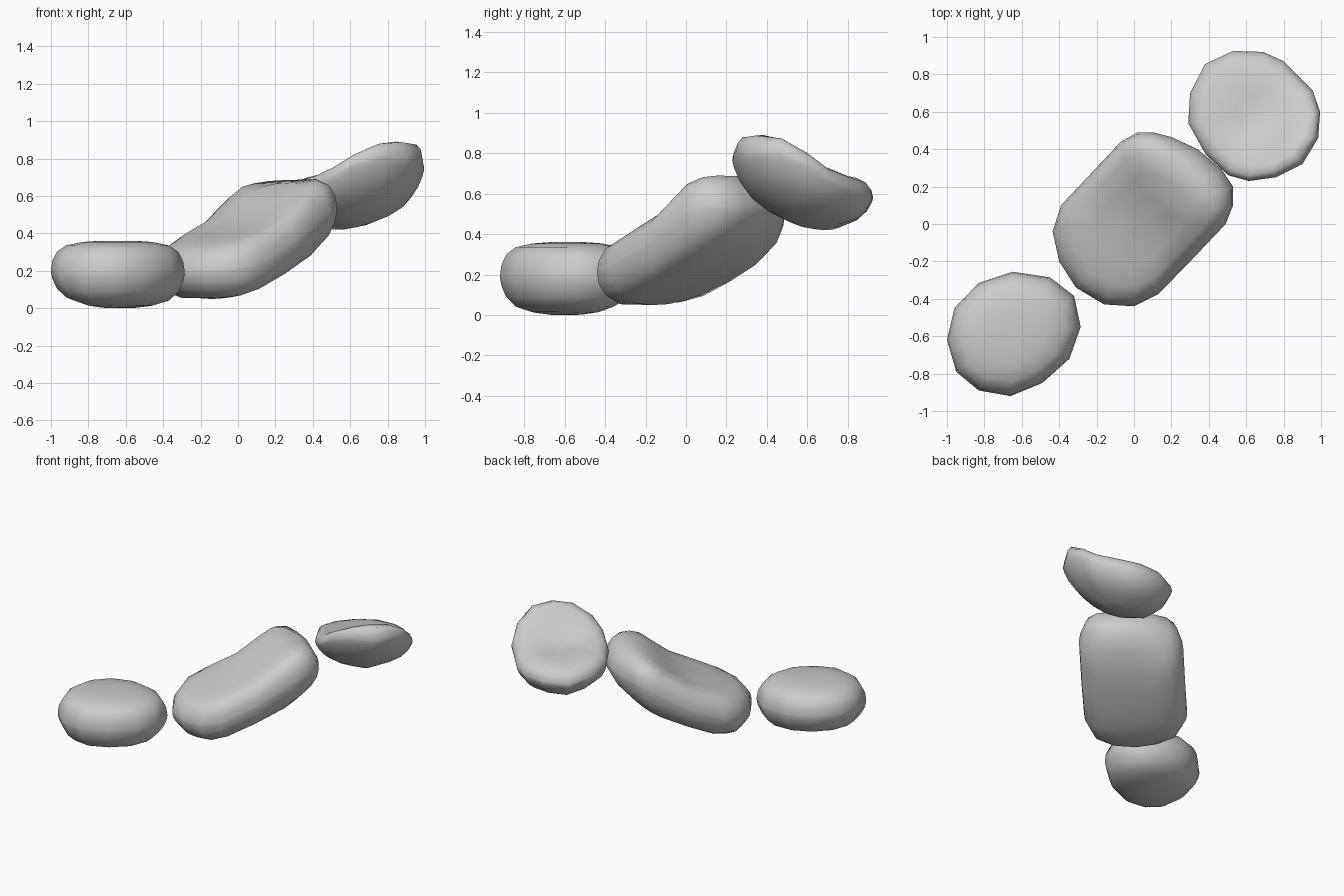
import bpy, math
from mathutils import Vector

if "Cube" in bpy.data.objects:
    bpy.data.objects.remove(bpy.data.objects["Cube"])

# Rounded edge section: (plan scale, height fraction), rim to centre
EDGE = [(1, .10), (.98, .42), (.91, .70), (.77, .88), (.52, .97), (.27, 1.0)]


def lookup(table, t):
    if t <= table[0][0]:
        return table[0][1]
    for (a, za), (b, zb) in zip(table, table[1:]):
        if t <= b:
            return za + (zb - za) * (t - a) / (b - a)
    return table[-1][1]


def pebble(name, outline, direction, top, bottom, k_top=1.0, k_bottom=1.0,
           origin=None, top_across=((0, 0),), bottom_across=((0, 0),)):
    """Rounded cushion: plan outline, heights along a direction plus a lift across it."""
    n = len(outline)
    xs, ys = zip(*outline)
    c = Vector(((min(xs) + max(xs)) / 2, (min(ys) + max(ys)) / 2))
    d = Vector(direction).normalized()
    side = Vector((-d.y, d.x))
    origin = Vector(origin) if origin else c
    verts, faces = [], []

    def add(p, f):
        t, u = (p - origin).dot(d), (p - origin).dot(side)
        hi = lookup(top, t) + lookup(top_across, u)
        lo = lookup(bottom, t) + lookup(bottom_across, u)
        g = f ** k_top if f > 0 else -((-f) ** k_bottom)
        verts.append((p.x, p.y, (hi + lo) / 2 + g * (hi - lo) / 2))

    rings = [(r, -f) for r, f in reversed(EDGE)] + EDGE
    for r, f in rings:
        for p in outline:
            add(c + (Vector(p) - c) * r, f)
    add(c, -1)
    add(c, 1)
    for j in range(n):
        k = (j + 1) % n
        for i in range(len(rings) - 1):
            a, b = i * n, (i + 1) * n
            faces.append((a + j, a + k, b + k, b + j))
        last = (len(rings) - 1) * n
        faces.append((len(verts) - 2, k, j))
        faces.append((len(verts) - 1, last + j, last + k))
    me = bpy.data.meshes.new(name)
    me.from_pydata(verts, [], faces)
    me.polygons.foreach_set("use_smooth", [True] * len(me.polygons))
    ob = bpy.data.objects.new(name, me)
    bpy.context.collection.objects.link(ob)
    return ob


# Low round pebble (outlines run counter-clockwise)
pebble("low_pebble",
       [(-.65, -.255), (-.83, -.315), (-.96, -.45), (-1, -.62), (-.95, -.79), (-.83, -.89),
        (-.66, -.92), (-.49, -.85), (-.345, -.72), (-.285, -.55), (-.32, -.385), (-.45, -.285)],
       (1, -1), [(-.36, .36), (0, .36), (.36, .36)], [(-.36, .05), (0, 0), (.36, .015)],
       k_top=1.2, k_bottom=1.7)

# Long middle pebble climbing along the diagonal
pebble("middle_pebble",
       [(.02, .49), (-.07, .44), (-.23, .27), (-.39, .1), (-.435, -.04), (-.4, -.2),
        (-.31, -.34), (-.16, -.43), (0, -.44), (.13, -.375), (.31, -.19), (.49, 0),
        (.53, .1), (.53, .2), (.47, .29), (.34, .4), (.2, .465), (.1, .49)],
       (1, 1),
       [(-.45, .355), (-.2, .385), (0, .455), (.14, .545), (.28, .665), (.38, .715), (.46, .72), (.56, .67)],
       [(-.45, .035), (-.3, .025), (-.2, .045), (0, .12), (.18, .20), (.4, .305), (.56, .38)],
       k_top=1.3, k_bottom=1.35, origin=(0, 0),
       top_across=[(-.36, .03), (-.15, 0), (.15, 0), (.36, .03)])

# High round pebble, tilted and dished, with a deeper belly
pebble("high_pebble",
       [(.53, .925), (.38, .855), (.3, .7), (.29, .54), (.385, .37), (.505, .26), (.615, .23),
        (.76, .25), (.9, .32), (.985, .46), (.995, .6), (.955, .715), (.8, .87), (.69, .92)],
       (1, -1),
       [(-.36, .68), (-.25, .68), (0, .695), (.13, .755), (.2, .82), (.26, .895), (.32, .94), (.38, .94)],
       [(-.36, .45), (-.19, .41), (0, .435), (.1, .475), (.22, .55), (.3, .60), (.36, .64)],
       k_top=1.2, k_bottom=1.8,
       top_across=[(-.36, .06), (-.1, .01), (.05, 0), (.36, .02)],
       bottom_across=[(-.36, .12), (-.2, .05), (0, 0), (.2, .03), (.36, .08)])
